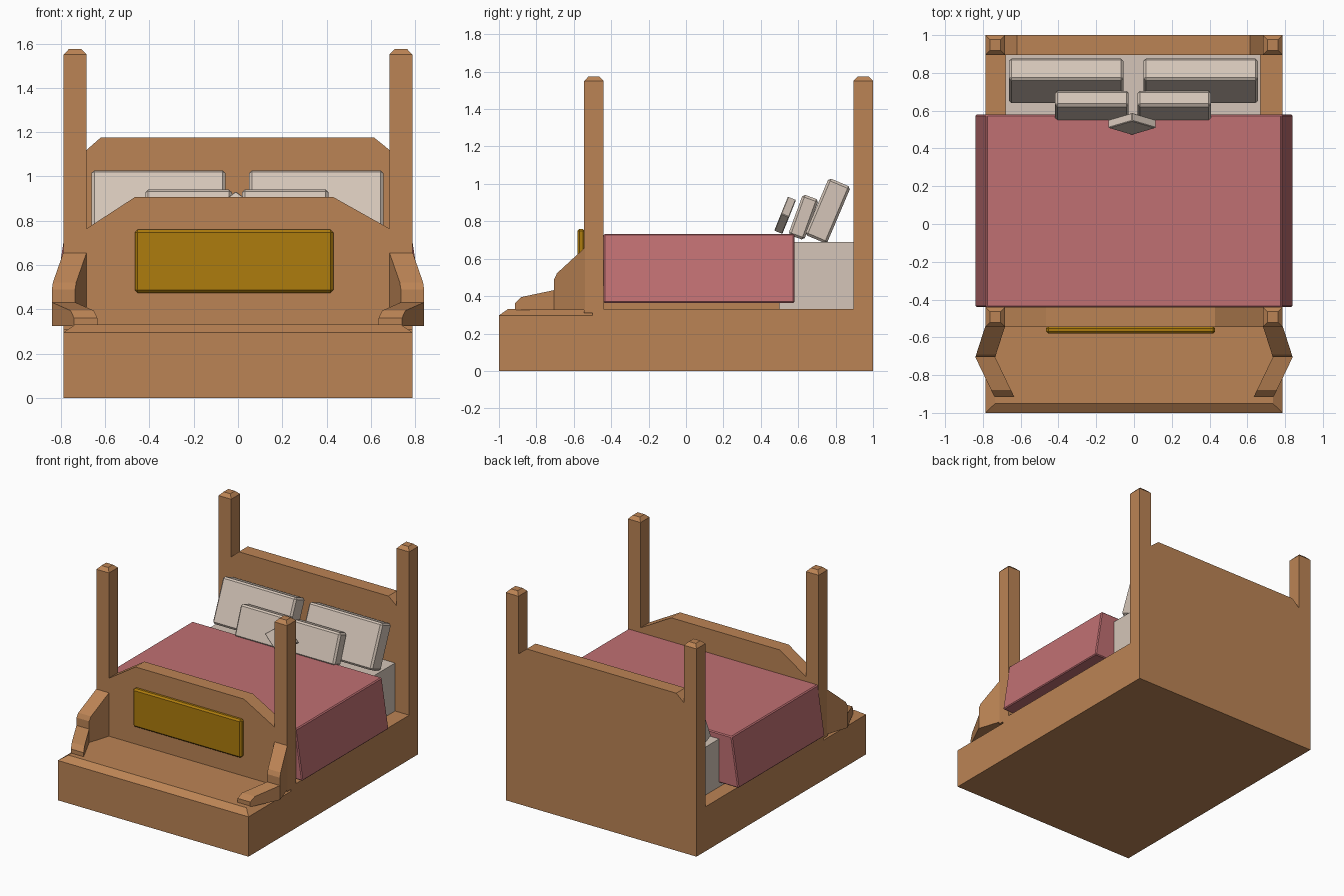
import bpy, bmesh, math
from mathutils import Matrix

if "Cube" in bpy.data.objects:
    bpy.data.objects.remove(bpy.data.objects["Cube"])


def material(name, rgb):
    m = bpy.data.materials.new(name)
    m.diffuse_color = (*rgb, 1)
    m.use_nodes = True
    m.node_tree.nodes["Principled BSDF"].inputs["Base Color"].default_value = m.diffuse_color
    return m


WOOD = material("wood", (0.50, 0.23, 0.09))
LINEN = material("linen", (0.66, 0.56, 0.48))
PINK = material("pink_cloth", (0.53, 0.16, 0.17))
GOLD = material("gold", (0.42, 0.20, 0.004))


def finish(name, bm, mat, bevel=0.0):
    bmesh.ops.recalc_face_normals(bm, faces=bm.faces)
    me = bpy.data.meshes.new(name)
    bm.to_mesh(me)
    bm.free()
    me.materials.append(mat)
    ob = bpy.data.objects.new(name, me)
    bpy.context.collection.objects.link(ob)
    if bevel:
        mod = ob.modifiers.new("bevel", "BEVEL")
        mod.width = bevel
        mod.segments = 1
    return ob


def loft(name, loop_a, loop_b, mat, bevel=0.0):
    """Solid between two matching outlines."""
    bm = bmesh.new()
    a = [bm.verts.new(p) for p in loop_a]
    b = [bm.verts.new(p) for p in loop_b]
    bm.faces.new(a)
    bm.faces.new(b)
    n = len(a)
    for i in range(n):
        j = (i + 1) % n
        bm.faces.new((a[i], a[j], b[j], b[i]))
    return finish(name, bm, mat, bevel)


def prism_y(name, outline, y0, y1, mat, bevel=0.0):
    return loft(name, [(x, y0, z) for x, z in outline],
                [(x, y1, z) for x, z in outline], mat, bevel)


def box(name, x0, x1, y0, y1, z0, z1, mat, bevel=0.0):
    return prism_y(name, [(x0, z0), (x1, z0), (x1, z1), (x0, z1)], y0, y1, mat, bevel)


def rect(x0, x1, y0, y1, z):
    return [(x0, y0, z), (x1, y0, z), (x1, y1, z), (x0, y1, z)]


W, IN = 0.787, 0.683          # outer and inner post edges

# Base: plinth, chamfered front step and flat bed rails
box("base", -W, W, -1, 0.895, 0, 0.297, WOOD)
loft("front_step", rect(-W, W, -1, -0.5, 0.297),
     rect(-0.735, 0.735, -0.95, -0.5, 0.332), WOOD)
box("bed_rails", -W, W, -0.5, 0.895, 0.297, 0.332, WOOD)


# Headboard and footboard, each with its two posts in one outline
def board(name, y0, y1, z0, top):
    outline = [(-W, z0), (W, z0), (W, 1.55), (IN, 1.55)] + top[::-1] + [(-IN, 1.55), (-W, 1.55)]
    prism_y(name, outline, y0, y1, WOOD)
    for s, side in ((-1, "left"), (1, "right")):
        c, yc = s * (W + IN) / 2, (y0 + y1) / 2
        loft(f"{name}_{side}_post_cap", rect(c - 0.052, c + 0.052, y0, y1, 1.55),
             rect(c - 0.028, c + 0.028, yc - 0.028, yc + 0.028, 1.575), WOOD)


board("headboard", 0.895, 1.0, 0, [(-IN, 1.12), (-0.62, 1.175), (0.615, 1.175), (IN, 1.12)])
board("footboard", -0.545, -0.44, 0.31, [(-IN, 0.765), (-0.465, 0.907), (0.43, 0.907), (IN, 0.765)])
box("footboard_panel", -0.465, 0.43, -0.581, -0.54, 0.475, 0.76, GOLD, 0.012)

# Curved side arms on the front step, two sheared pieces each
upper = [(-0.54, 0.325), (-0.54, 0.66), (-0.69, 0.522), (-0.705, 0.49), (-0.705, 0.325)]
lower = [(-0.705, 0.325), (-0.705, 0.432), (-0.88, 0.395), (-0.913, 0.362), (-0.913, 0.325)]
for s, side in ((-1, "left"), (1, "right")):
    for part, prof, xa, xb in (("upper", upper, W, 0.84), ("lower", lower, 0.84, 0.74)):
        ya, yb = prof[0][0], prof[-1][0]
        def edge(inset):
            return [(s * (xa + (xb - xa) * (y - ya) / (yb - ya) - inset), y, z) for y, z in prof]
        loft(f"{side}_arm_{part}", edge(0), edge(0.105), WOOD)

# Mattress, its wooden support and the flared quilt
box("mattress_support", -0.68, 0.68, -0.44, 0.5, 0.33, 0.45, WOOD)
box("mattress", -0.68, 0.67, 0.5, 0.895, 0.33, 0.69, LINEN)
prism_y("quilt", [(-0.84, 0.363), (0.84, 0.363), (0.783, 0.733), (-0.783, 0.733)],
        -0.44, 0.58, PINK, 0.007)


# Pillows leaning back against the headboard
def pillow(name, x, y, z, w, t, h, tilt, diamond=False):
    bm = bmesh.new()
    if diamond:
        ring = [(0, -h / 2), (w / 2, 0), (0, h / 2), (-w / 2, 0)]
    else:
        ring = [(-w / 2, -h / 2), (w / 2, -h / 2), (w / 2, h / 2), (-w / 2, h / 2)]
    front = [bm.verts.new((px, -t / 2, pz)) for px, pz in ring]
    back = [bm.verts.new((px, t / 2, pz)) for px, pz in ring]
    bm.faces.new(front)
    bm.faces.new(back)
    for i in range(4):
        j = (i + 1) % 4
        bm.faces.new((front[i], front[j], back[j], back[i]))
    ob = finish(name, bm, LINEN, 0.004 if diamond else 0.013)
    ob.matrix_world = Matrix.Translation((x, y, z)) @ Matrix.Rotation(-math.radians(tilt), 4, "X")


for s, side in ((-1, "left"), (1, "right")):
    pillow(f"{side}_large_pillow", s * 0.356 - 0.003, 0.758, 0.856, 0.605, 0.127, 0.33, 23)
    pillow(f"{side}_small_pillow", s * 0.218 - 0.005, 0.628, 0.822, 0.39, 0.09, 0.23, 20)
pillow("diamond_cushion", -0.01, 0.53, 0.832, 0.255, 0.047, 0.2, 22, True)
